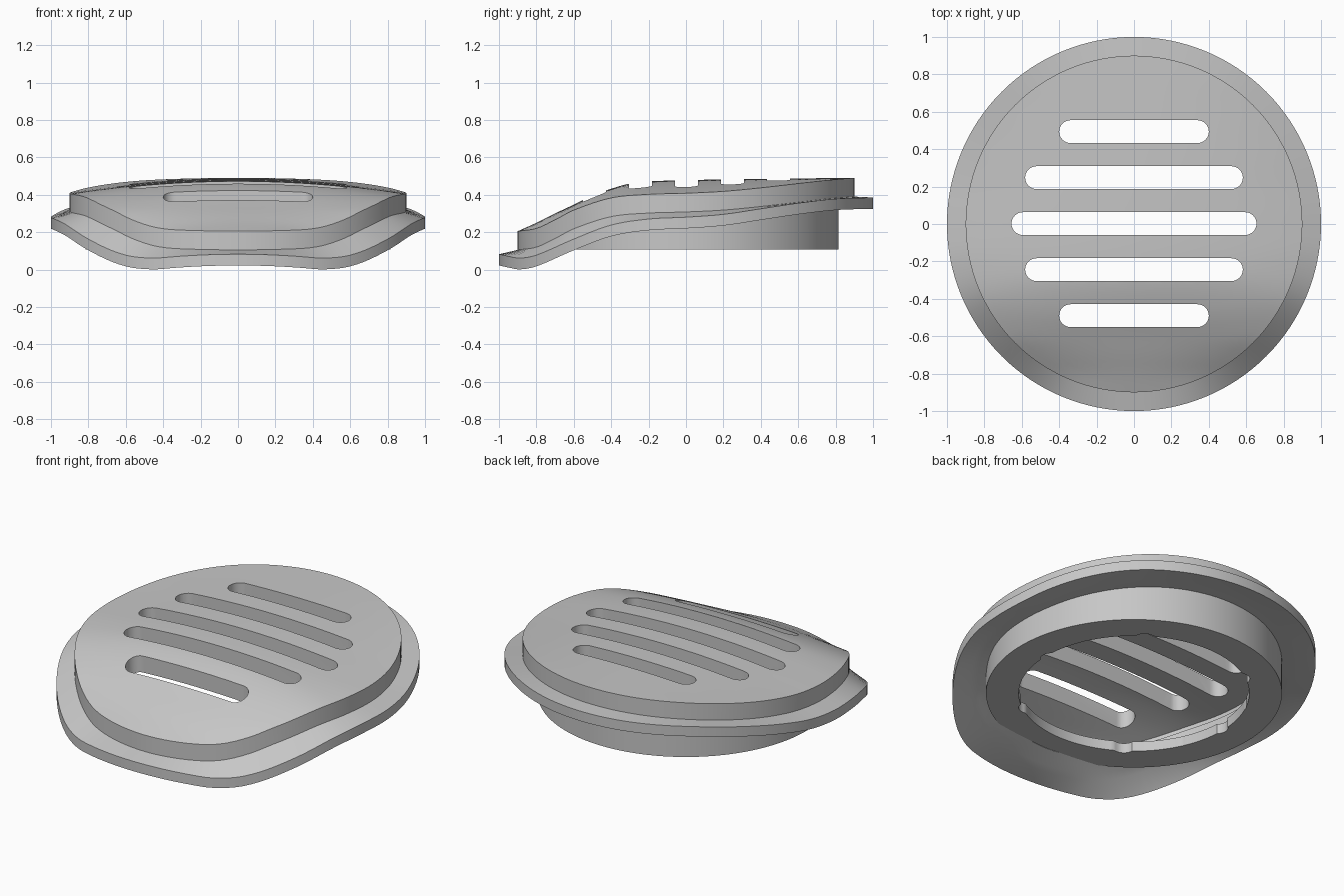
import bpy
import bmesh
import math

cube = bpy.data.objects.get("Cube")
if cube:
    bpy.data.objects.remove(cube, do_unlink=True)

SEGMENTS = 128
CAP_R, RIM_R = 0.9, 1.0
CAVITY_R = 0.77
STEP, FLANGE = 0.1, 0.06        # raised step height, flange thickness
COLLAR_Z, LIP_Z = .107, .167    # bottom of the collar, top of its inner lip

# Heights along y: centre line of the cap, edge of the cap, edge of the flange
CREST = [(-.9, .205), (-.8, .25), (-.7, .3), (-.6, .347), (-.5, .395), (-.4, .432),
         (-.3, .46), (-.2, .471), (0, .478), (.4, .485), (.9, .49)]
CAP_EDGE = [(-.9, .205), (-.8, .22), (-.7, .266), (-.6, .318), (-.4, .383), (-.2, .402),
            (0, .408), (.2, .418), (.4, .437), (.6, .46), (.75, .477), (.9, .49)]
RIM_EDGE = [(-1, .082), (-.95, .071), (-.89, .061), (-.8, .077), (-.6, .163), (-.4, .238),
            (-.2, .27), (0, .28), (.2, .295), (.4, .325), (.6, .355), (.8, .378), (1, .385)]


def smooth(points, y):
    """Smooth interpolation through the given points."""
    n = len(points)
    y = min(max(y, points[0][0]), points[-1][0])
    i = max(k for k in range(n - 1) if points[k][0] <= y)

    def slope(k):
        (a, b), (c, d) = points[max(k - 1, 0)], points[min(k + 1, n - 1)]
        return (d - b) / (c - a)

    (y0, z0), (y1, z1) = points[i], points[i + 1]
    w = y1 - y0
    t = (y - y0) / w
    s = 1 - t
    return (z0 * s * s * (1 + 2 * t) + z1 * t * t * (1 + 2 * s)
            + w * t * s * (s * slope(i) - t * slope(i + 1)))


def cap_height(x, y):
    """Top of the domed cap."""
    half = CAP_R ** 2 - y * y
    t = min(x * x / half, 1) if half > 1e-6 else 1
    crest, edge = smooth(CREST, y), smooth(CAP_EDGE, y)
    return crest + (edge - crest) * t


def rim_height(x, y):
    return smooth(RIM_EDGE, y)


def wall_top(x, y):
    """Top of the collar wall, buried in the cover."""
    return max(cap_height(x, y) - .13, LIP_Z + .003)


def ring(radius, height, drop=0.0):
    """A loop of points whose height follows a function."""
    loop = []
    for i in range(SEGMENTS):
        a = 2 * math.pi * i / SEGMENTS
        x, y = radius * math.cos(a), radius * math.sin(a)
        loop.append((x, y, height(x, y) - drop))
    return loop


def loft(name, rings, closed=False):
    """Join loops into a solid, either capped at both ends or closed on itself."""
    bm = bmesh.new()
    loops = [[bm.verts.new(p) for p in r] for r in rings]
    pairs = list(zip(loops, loops[1:]))
    if closed:
        pairs.append((loops[-1], loops[0]))
    else:
        for r in (loops[0], loops[-1]):
            bm.faces.new(r)
    for a, b in pairs:
        for i in range(len(a)):
            j = (i + 1) % len(a)
            bm.faces.new((a[i], a[j], b[j], b[i]))
    bmesh.ops.recalc_face_normals(bm, faces=bm.faces)
    mesh = bpy.data.meshes.new(name)
    bm.to_mesh(mesh)
    bm.free()
    obj = bpy.data.objects.new(name, mesh)
    bpy.context.collection.objects.link(obj)
    return obj


grey = bpy.data.materials.new("light grey")
grey.use_nodes = True
colour = (0.57, 0.57, 0.57, 1)
grey.diffuse_color = colour
grey.node_tree.nodes["Principled BSDF"].inputs["Base Color"].default_value = colour

# Domed cap with a step down to the flange, hollowed out underneath
radii = [CAP_R * k / 24 for k in range(1, 25)]
cavity = [CAVITY_R * k / 20 for k in range(20, 0, -1)]
under = STEP + FLANGE
cover = loft("cover_plate",
             [ring(r, cap_height) for r in radii]
             + [ring(CAP_R, cap_height, STEP), ring(RIM_R, rim_height),
                ring(RIM_R, rim_height, FLANGE)]
             + [ring(r, cap_height, under) for r in (CAP_R, .86, .82, CAVITY_R)]
             + [ring(r, cap_height, STEP) for r in cavity])

# Flat-bottomed collar under the cover, with a thin inner lip
collar = loft("collar", [ring(r, h) for r, h in (
    (.635, lambda x, y: COLLAR_Z), (.815, lambda x, y: COLLAR_Z),
    (.815, wall_top), (.76, wall_top),
    (.76, lambda x, y: LIP_Z), (.635, lambda x, y: LIP_Z))], closed=True)


def slot_cutter(y, half_length, half_width=.061):
    """Upright stadium prism."""
    outline = []
    for side, start in ((1, -math.pi / 2), (-1, math.pi / 2)):
        for k in range(17):
            a = start + math.pi * k / 16
            outline.append((side * (half_length - half_width) + half_width * math.cos(a),
                            y + half_width * math.sin(a)))
    return loft("slot_cutter", [[(px, py, z) for px, py in outline] for z in (-.2, .8)])


# Five slots through the cover and the inside of the collar
for row, half_length in ((-2, .4), (-1, .582), (0, .655), (1, .582), (2, .4)):
    cutter = slot_cutter(.002 + row * .246, half_length)
    cutter.hide_render = True
    for part in (cover, collar):
        mod = part.modifiers.new("slot", "BOOLEAN")
        mod.operation = "DIFFERENCE"
        mod.solver = "EXACT"
        mod.object = cutter
        bpy.context.view_layer.objects.active = part
        bpy.ops.object.modifier_apply(modifier=mod.name)
    bpy.data.objects.remove(cutter, do_unlink=True)

for part in (cover, collar):
    part.data.materials.clear()
    part.data.materials.append(grey)
    bpy.ops.object.select_all(action="DESELECT")
    part.select_set(True)
    bpy.context.view_layer.objects.active = part
    bpy.ops.object.shade_smooth_by_angle(angle=math.radians(30))
